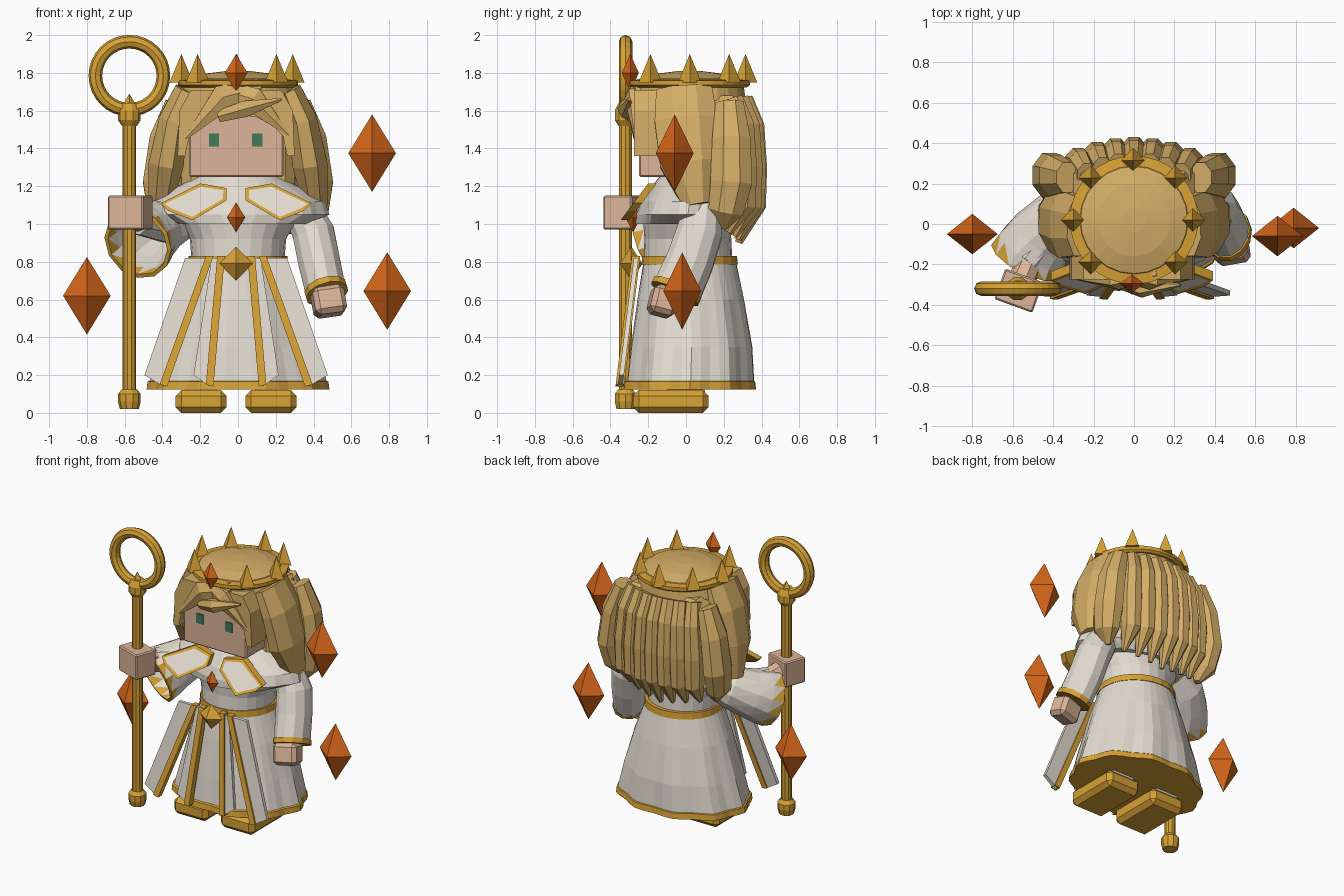
import bpy, bmesh
from math import sin, cos, pi, tau, radians
from mathutils import Vector, Matrix

if "Cube" in bpy.data.objects:
    bpy.data.objects.remove(bpy.data.objects["Cube"])


def material(name, r, g, b):
    m = bpy.data.materials.new(name)
    m.use_nodes = True
    m.diffuse_color = (r, g, b, 1)
    m.node_tree.nodes["Principled BSDF"].inputs["Base Color"].default_value = (r, g, b, 1)
    return m


GOLD = material("gold", 0.68, 0.36, 0.035)
HAIR = material("blond hair", 0.66, 0.42, 0.135)
WHITE = material("off white cloth", 0.76, 0.71, 0.63)
SKIN = material("skin", 0.72, 0.46, 0.32)
ORANGE = material("orange gem", 0.66, 0.13, 0.01)
GREEN = material("eye green", 0.05, 0.2, 0.1)


def finish(name, bm, *mats):
    bmesh.ops.recalc_face_normals(bm, faces=bm.faces)
    me = bpy.data.meshes.new(name)
    bm.to_mesh(me)
    bm.free()
    for m in mats:
        me.materials.append(m)
    ob = bpy.data.objects.new(name, me)
    bpy.context.scene.collection.objects.link(ob)
    return ob


def bridge(rings, cap=True):
    bm = bmesh.new()
    vs = [[bm.verts.new(p) for p in r] for r in rings]
    for a, b in zip(vs, vs[1:]):
        for i in range(len(a)):
            j = (i + 1) % len(a)
            bm.faces.new((a[i], a[j], b[j], b[i]))
    if cap:
        bm.faces.new(vs[0])
        bm.faces.new(vs[-1])
    return bm, vs


def lathe(rings, n=24, waves=0, cap=True):
    """Stacked ellipses: (z, x radius, y radius, y centre, wave depth)."""
    out = []
    for z, rx, ry, cy, w in rings:
        ring = []
        for i in range(n):
            a = tau * i / n
            k = 1 + w * cos(waves * a)
            ring.append((rx * k * cos(a), cy + ry * k * sin(a), z))
        out.append(ring)
    return bridge(out, cap)


def tube(path, radii, n=8, cap=True):
    """Tapered tube; each radius pair is side width and depth."""
    pts = [Vector(p) for p in path]
    rings = []
    for i, p in enumerate(pts):
        t = (pts[min(i + 1, len(pts) - 1)] - pts[max(i - 1, 0)]).normalized()
        side = t.cross(Vector((0, 1, 0))).normalized()
        up = side.cross(t)
        w, d = radii[i]
        rings.append([p + side * w * cos(tau * (k + .5) / n) + up * d * sin(tau * (k + .5) / n)
                      for k in range(n)])
    return bridge(rings, cap)


def box(name, centre, size, mat, turn=(0, 0, 0), bevel=0):
    bm = bmesh.new()
    bmesh.ops.create_cube(bm, size=1, matrix=Matrix.Diagonal((*size, 1)))
    if bevel:
        bmesh.ops.bevel(bm, geom=bm.edges[:], offset=bevel, segments=1, affect='EDGES')
    ob = finish(name, bm, mat)
    ob.location = centre
    ob.rotation_euler = [radians(a) for a in turn]
    return ob


def gem(name, centre, rx, ry, rz, mat):
    bm = bmesh.new()
    bmesh.ops.create_uvsphere(bm, u_segments=4, v_segments=2, radius=1,
                              matrix=Matrix.Diagonal((rx, ry, rz, 1)))
    finish(name, bm, mat).location = centre


def plate(name, pts, depth, mats, border=0):
    """Flat outline pushed back along y, with an optional rim on its front."""
    bm = bmesh.new()
    front = bm.faces.new([bm.verts.new(p) for p in pts])
    back = bmesh.ops.extrude_face_region(bm, geom=[front], use_keep_orig=True)
    bmesh.ops.translate(bm, vec=(0, depth, 0),
                        verts=[v for v in back["geom"] if isinstance(v, bmesh.types.BMVert)])
    if border:
        bmesh.ops.recalc_face_normals(bm, faces=bm.faces)
        bmesh.ops.inset_region(bm, faces=[front], thickness=border)
        front.material_index = 1
    return finish(name, bm, *mats)


# Shoes and ankles
for s, side in ((-1, "right"), (1, "left")):
    x = s * .185 - .01
    box(side + "_shoe", (x, -.08, .06), (.27, .4, .12), GOLD, bevel=.03)
    box(side + "_ankle", (x, .0, .16), (.17, .2, .12), WHITE)

# Skirt with gold hem and underside
bm, _ = lathe([(.125, .47, .355, .02, .03), (.165, .465, .35, .02, .03), (.17, .455, .34, .025, .03),
               (.35, .405, .325, .03, .025), (.6, .33, .285, .025, .01), (.8, .255, .245, .02, 0)], 40, 10)
for f in bm.faces:
    f.material_index = int(f.calc_center_median().z < .168)
finish("skirt", bm, WHITE, GOLD)
finish("belt", lathe([(.785, .265, .255, .02, 0), (.83, .262, .25, .02, 0)])[0], GOLD)
finish("torso", lathe([(.8, .245, .235, .01, 0), (.92, .255, .23, .01, 0), (1.06, .33, .23, 0, 0)])[0], WHITE)
finish("capelet", lathe([(1.0, .36, .26, 0, .03), (1.05, .47, .265, .01, .03), (1.12, .45, .25, .02, .02),
                         (1.2, .32, .2, .02, 0), (1.29, .14, .13, .02, 0)], 32, 8)[0], WHITE)

# Hanging front panels and their gold trim
def drop(x, z):
    return (x - .01, -.275 - (.83 - z) * .125, z)

for s, side in ((-1, "right"), (1, "left")):
    for part, a, b, c, d in (("inner", .08, .13, .225, .14), ("outer", .14, .27, .485, .385)):
        plate(f"{side}_{part}_panel", [drop(s * a, .82), drop(s * b, .82), drop(s * c, .2), drop(s * d, .14)],
              .025, [WHITE])
        trim = plate(f"{side}_{part}_trim", [drop(s * (a - .02), .83), drop(s * (a + .02), .83),
                     drop(s * (d + .02), .15), drop(s * (d - .02), .14)], .045, [GOLD])
        trim.location.y = -.012
    # Collar plates
    outline = ((.05, 1.19), (.19, 1.215), (.4, 1.11), (.36, 1.07), (.23, 1.02), (.05, 1.125))
    plate(side + "_collar_plate", [(s * x - .01, -.2 - (1.215 - z) * .75, z) for x, z in outline],
          .045, [GOLD, WHITE], .022)

gem("belt_gem", (-.01, -.29, .79), .09, .06, .09, GOLD)
gem("chest_gem", (-.01, -.28, 1.035), .047, .04, .08, ORANGE)

# Left arm, hanging
bm, _ = tube([(.33, .09, 1.09), (.4, .07, .95), (.43, .02, .8), (.465, -.05, .64)],
             [(.1, .1), (.115, .125), (.115, .13), (.11, .135)], 12)
finish("left_sleeve", bm, WHITE)
bm, _ = tube([(.463, -.045, .66), (.472, -.06, .63)], [(.116, .14), (.116, .14)], 12)
finish("left_cuff", bm, GOLD)
box("left_hand", (.48, -.12, .59), (.17, .14, .15), SKIN, (-15, -8, 10), .025)

# Right arm, raised, with a wide toothed sleeve
bm, rings = tube([(-.26, .07, 1.04), (-.38, .03, 1.0), (-.46, -.06, .95), (-.5, -.12, .92), (-.53, -.18, .895)],
                 [(.1, .11), (.14, .14), (.165, .165), (.185, .18), (.195, .195)], 12, False)
bmesh.ops.triangulate(bm, faces=bm.faces[:])
for f in bm.faces:
    f.material_index = int(sum(v in rings[-1] for v in f.verts) == 2)
sleeve = finish("right_sleeve", bm, WHITE, GOLD)
mod = sleeve.modifiers.new("cloth", 'SOLIDIFY')
mod.thickness = .022
mod.material_offset_rim = 1
finish("right_undersleeve", tube([(-.36, .02, .99), (-.53, -.19, 1.02)], [(.1, .1), (.08, .08)])[0], WHITE)
finish("right_forearm", tube([(-.5, -.15, 1.01), (-.565, -.3, 1.06)], [(.065, .065), (.07, .07)])[0], SKIN)
box("right_hand", (-.57, -.33, 1.06), (.2, .16, .18), SKIN, (0, 0, -20), .008)

# Staff
sx, sy = -.575, -.32
for name, rows in (("staff_shaft", ((.05, .036), (1.6, .036))),
                   ("staff_foot", ((.02, .05), (.06, .06), (.1, .06), (.125, .04))),
                   ("staff_collar", ((1.52, .04), (1.55, .06), (1.6, .06), (1.64, .04)))):
    bm, _ = lathe([(z, r, r, 0, 0) for z, r in rows], 10)
    finish(name, bm, GOLD).location = (sx, sy, 0)
bpy.ops.mesh.primitive_torus_add(major_segments=32, minor_segments=8, major_radius=.18, minor_radius=.036,
                                 location=(sx, sy, 1.785), rotation=(pi / 2, 0, 0))
ring = bpy.context.object
ring.name = "staff_ring"
ring.data.materials.append(GOLD)
gem("staff_point", (sx, sy, 1.64), .03, .03, .05, GOLD)

# Head and eyes
box("head", (-.01, -.02, 1.43), (.5, .46, .36), SKIN, bevel=.008)
for x in (-.127, .102):
    box("eye", (x, -.251, 1.445), (.055, .008, .07), GREEN)

# Hair mass
finish("hair_cap", lathe([(1.56, .31, .27, .04, 0), (1.66, .315, .295, .02, 0), (1.74, .285, .285, .02, 0),
                          (1.77, .265, .265, .02, 0), (1.795, .18, .18, .02, 0), (1.81, .06, .06, .02, 0)])[0], HAIR)
box("hair_back", (0, .13, 1.4), (.6, .34, .56), HAIR, bevel=.05)

# Fringe arch over the forehead
arch = [(.27 * cos(pi * i / 8), 1.36 + .22 * sin(pi * i / 8) ** .8) for i in range(9)]
outer = [(-.31, 1.36), (-.3, 1.6), (-.24, 1.71), (.24, 1.71), (.3, 1.6), (.31, 1.36)]
plate("fringe", [(x - .01, -.275, z) for x, z in arch + outer], .16, [HAIR])
locks = (("sweep_left", [(-.1, -.24, 1.72), (.08, -.28, 1.66), (.27, -.27, 1.47)], .075),
         ("sweep_right", [(.12, -.24, 1.72), (-.08, -.28, 1.67), (-.28, -.27, 1.45)], .08),
         ("forelock", [(-.1, -.28, 1.57), (.04, -.32, 1.61), (.23, -.3, 1.66)], .05))
for name, path, r in locks:
    finish(name, tube(path, [(r * .7, .03), (r, .045), (.008, .008)], 6)[0], HAIR)

# Side locks
for s, side in ((-1, "right"), (1, "left")):
    bm, _ = tube([(s * .27, -.01, 1.71), (s * .34, .0, 1.55), (s * .38, .02, 1.32), (s * .41, .06, 1.1)],
                 [(.07, .16), (.085, .18), (.1, .17), (.07, .08)], 8)
    finish(side + "_side_lock", bm, HAIR)
    bm, _ = tube([(s * .33, .23, 1.64), (s * .39, .24, 1.45), (s * .42, .24, 1.22), (s * .41, .21, 1.07),
                  (s * .38, .19, .98)], [(.06, .08), (.085, .11), (.09, .12), (.075, .1), (.02, .03)], 8)
    finish(side + "_rear_lock", bm, HAIR)

# Back strands, longest in the middle
for i in range(-3, 4):
    x, low = i * .092, .9 + abs(i) * .018
    y = .36 - .006 * i * i
    bm, _ = tube([(x * .85, y - .06, 1.66), (x * .95, y - .01, 1.52), (x, y, 1.3), (x, y - .01, 1.1),
                  (x, y - .08, low)], [(.05, .06), (.06, .07), (.07, .075), (.062, .08), (.012, .02)], 8)
    finish("back_strand", bm, HAIR)

# Crown
finish("crown_band", lathe([(1.722, .3, .3, .02, 0), (1.735, .318, .318, .02, 0), (1.76, .318, .318, .02, 0),
                            (1.765, .27, .27, .02, 0)], 32)[0], GOLD)
for i in range(8):
    a = tau * i / 8 + pi / 2
    p = (.295 * cos(a) - .005, .02 + .295 * sin(a), 1.825)
    if i == 4:
        gem("crown_gem", (-.01, -.295, 1.8), .06, .045, .1, ORANGE)
        continue
    bm = bmesh.new()
    bmesh.ops.create_cone(bm, cap_ends=True, segments=4, radius1=.062, radius2=0, depth=.15)
    finish("crown_spike", bm, GOLD).location = p

# Floating crystals
for p in ((.71, -.06, 1.375), (.79, -.02, .645), (-.8, -.05, .62)):
    gem("floating_crystal", p, .126, .1, .205, ORANGE)
